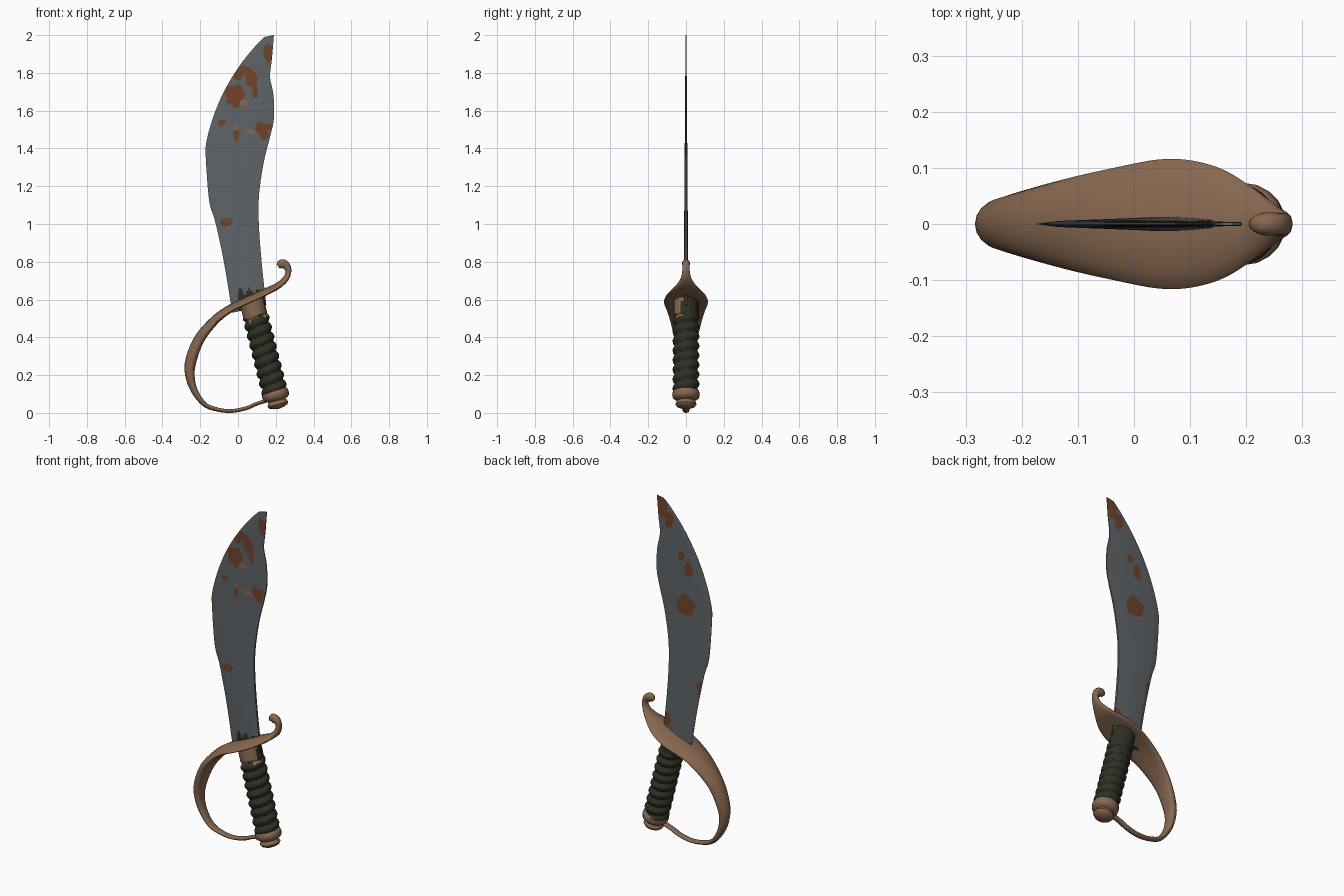
import bpy, bmesh, math
from mathutils import Vector

if "Cube" in bpy.data.objects:
    bpy.data.objects.remove(bpy.data.objects["Cube"])


def material(name, rgb):
    m = bpy.data.materials.new(name)
    m.use_nodes = True
    m.diffuse_color = (*rgb, 1)
    m.node_tree.nodes["Principled BSDF"].inputs["Base Color"].default_value = (*rgb, 1)
    return m


steel = material("dull steel", (0.115, 0.128, 0.138))
rust = material("rust", (0.165, 0.056, 0.021))
brass = material("worn brass", (0.245, 0.138, 0.080))
wrap = material("dark leather", (0.028, 0.029, 0.018))


def spline(rows, steps):
    """Catmull-Rom curve through rows of any width."""
    pts = [Vector(r) for r in rows]
    pts = [2 * pts[0] - pts[1]] + pts + [2 * pts[-1] - pts[-2]]
    out = []
    for a, b, c, d in zip(pts, pts[1:], pts[2:], pts[3:]):
        for i in range(steps):
            t = i / steps
            out.append(0.5 * (2 * b + (c - a) * t + (2 * a - 5 * b + 4 * c - d) * t * t
                              + (3 * b - a - 3 * c + d) * t ** 3))
    return out + [pts[-2]]


def loft(name, rings, mats, rule=None, angle=40):
    """Skin closed rings, cap both ends, colour faces by a rule."""
    bm = bmesh.new()
    loops = [[bm.verts.new(p) for p in ring] for ring in rings]
    n = len(loops[0])
    for a, b in zip(loops, loops[1:]):
        for i in range(n):
            j = (i + 1) % n
            bm.faces.new((a[i], a[j], b[j], b[i]))
    bm.faces.new(loops[0])
    bm.faces.new(loops[-1])
    bmesh.ops.recalc_face_normals(bm, faces=bm.faces)
    if rule:
        for f in bm.faces:
            f.material_index = rule(f.calc_center_median(), f.normal)
    me = bpy.data.meshes.new(name)
    bm.to_mesh(me)
    bm.free()
    for m in mats:
        me.materials.append(m)
    ob = bpy.data.objects.new(name, me)
    bpy.context.collection.objects.link(ob)
    bpy.ops.object.select_all(action="DESELECT")
    ob.select_set(True)
    bpy.context.view_layer.objects.active = ob
    bpy.ops.object.shade_smooth_by_angle(angle=math.radians(angle))
    return ob


# Blade: cutting edge x, z and spine x, z, from guard to tip
outline = [
    (-.03, .53, .15, .57), (-.075, .80, .125, .80), (-.12, 1.01, .11, 1.01),
    (-.152, 1.12, .112, 1.16), (-.17, 1.34, .137, 1.33), (-.168, 1.43, .172, 1.47),
    (-.13, 1.57, .19, 1.56), (-.07, 1.71, .188, 1.68), (.01, 1.84, .17, 1.78),
    (.09, 1.94, .18, 1.88), (.14, 1.99, .19, 2.0)]
ACROSS = 40


def thickness(s):
    """Sharp bevel on the cutting edge, shallow lens, blunt spine."""
    if s < .1:
        return .08 + 5.5 * s
    return .63 + .37 * math.sin((s - .1) / .9 * math.pi) - .1 * s


blade_rings = []
for xl, zl, xr, zr in spline(outline, 16):
    half = .0135 - .011 * max(0, ((zl + zr) / 2 - .6) / 1.4)
    side = [(xl + (xr - xl) * i / ACROSS, half * thickness(i / ACROSS),
             zl + (zr - zl) * i / ACROSS) for i in range(ACROSS + 1)]
    blade_rings.append([(x, -y, z) for x, y, z in side] + [(x, y, z) for x, y, z in reversed(side)])

# Rust spots: x, z, half width, half height
front_rust = [
    (.16, 1.91, .025, .05), (0, 1.80, .03, .04), (.07, 1.77, .035, .05),
    (.03, 1.82, .04, .02), (-.02, 1.68, .05, .06), (.09, 1.70, .015, .035),
    (-.085, 1.54, .022, .018), (-.008, 1.47, .015, .03), (.13, 1.51, .045, .03),
    (.14, 1.475, .03, .025), (-.06, 1.01, .032, .025)]
front_pale = [(.03, 1.64, .024, .018), (.065, 1.49, .03, .012), (-.005, 1.51, .014, .014)]
back_rust = [
    (.155, 1.95, .03, .07), (.11, 1.88, .03, .05), (.03, 1.68, .02, .03),
    (-.02, 1.61, .028, .045), (0, 1.40, .058, .06), (-.10, .93, .03, .04),
    (.12, .69, .03, .04)]


def spotted(p, spots):
    wobble = 1 + .2 * math.sin(90 * p.x + 40 * p.z) + .15 * math.sin(110 * p.z - 50 * p.x)
    return any(((p.x - x) / w) ** 2 + ((p.z - z) / h) ** 2 < wobble for x, z, w, h in spots)


def blade_colour(p, n):
    if p.y > 0:
        return int(spotted(p, back_rust))
    if p.x > 0 and p.z < .645 + .015 * math.sin(130 * p.x):
        return 3
    if spotted(p, front_pale):
        return 2
    return int(spotted(p, front_rust))


loft("blade", blade_rings, [steel, rust, brass, wrap], blade_colour, 30)

# Guard: x, z, half width, half thickness, from curled end round to the pommel
guard_path = [
    (.212, .775, .010, .012), (.23, .788, .02, .026), (.255, .782, .02, .022),
    (.268, .75, .02, .016), (.255, .71, .03, .016), (.215, .67, .06, .017),
    (.16, .64, .095, .018), (.10, .612, .113, .018), (.04, .585, .115, .018),
    (-.04, .545, .10, .02), (-.12, .485, .082, .024), (-.20, .39, .06, .028),
    (-.245, .28, .045, .03), (-.252, .20, .035, .025), (-.23, .12, .028, .018),
    (-.18, .05, .024, .013), (-.12, .022, .02, .011), (-.04, .011, .018, .01),
    (.04, .025, .018, .01), (.10, .05, .018, .01), (.18, .075, .016, .01)]
path = spline(guard_path, 4)
guard_rings = []
for i, (x, z, w, t) in enumerate(path):
    a, b = path[max(i - 1, 0)], path[min(i + 1, len(path) - 1)]
    d = Vector((b[0] - a[0], b[1] - a[1])).normalized()
    ring = []
    for k in range(16):
        ang = math.tau * k / 16
        c = math.cos(ang)
        off = t * math.sin(ang) + .15 * w * (c * c - .5)
        ring.append((x - d.y * off, w * c, z + d.x * off))
    guard_rings.append(ring)
loft("hand_guard", guard_rings, [brass], angle=60)

# Grip and pommel share one slanted axis
foot, head = Vector((.20, 0, .09)), Vector((.07, 0, .60))
axis = (head - foot).normalized()
across = axis.cross(Vector((0, 1, 0))).normalized()


def ring_on_axis(s, radius, sides):
    centre = foot + axis * s
    return [centre + radius(a) * (math.cos(a) * across + math.sin(a) * Vector((0, 1, 0)))
            for a in (math.tau * k / sides for k in range(sides))]


# Grip: spiral leather binding, with the bare collar showing at the front
length = (head - foot).length
ROWS = 110


def grip_colour(p, n):
    s = (p - foot).dot(axis)
    ragged = .012 * math.sin(70 * p.x) + .008 * math.sin(170 * p.x)
    return int(s > length - .10 + ragged and p.y < -.015 + ragged)


grip_rings = []
for r in range(ROWS + 1):
    s = length * r / ROWS

    def bulge(a, s=s):
        return .058 + .013 * abs(math.sin(math.pi * s / .052 + a / 2)) * (s < length - .09) \
            + .007 * (s >= length - .09)
    grip_rings.append(ring_on_axis(s, bulge, 28))
loft("grip", grip_rings, [wrap, brass], grip_colour, 50)

# Pommel: turned cap with a smaller button under it
profile = [(.035, .055), (.028, .068), (.01, .073), (-.01, .07), (-.02, .058), (-.026, .046),
           (-.034, .052), (-.046, .056), (-.058, .048), (-.066, .028), (-.07, .003)]
loft("pommel", [ring_on_axis(s, lambda a, r=r: r, 20) for s, r in profile], [brass], angle=50)
